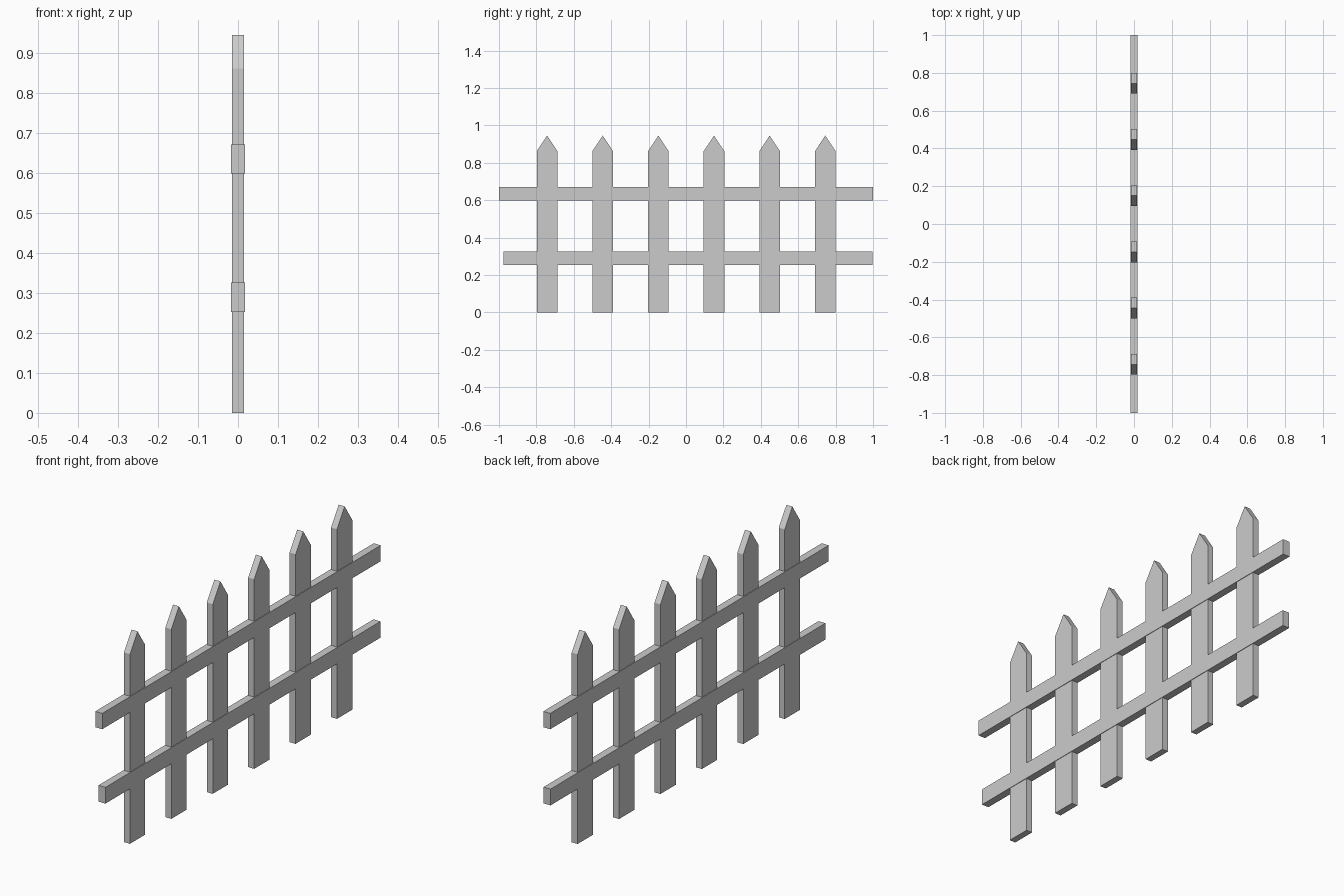
import bpy
import bmesh

if "Cube" in bpy.data.objects:
    bpy.data.objects.remove(bpy.data.objects["Cube"])


def extrude_profile(name, profile, thickness):
    """Flat-sided board: a (y, z) outline extruded symmetrically along x."""
    bm = bmesh.new()
    face = bm.faces.new([bm.verts.new((-thickness / 2, y, z)) for y, z in profile])
    result = bmesh.ops.extrude_face_region(bm, geom=[face])
    verts = [g for g in result["geom"] if isinstance(g, bmesh.types.BMVert)]
    bmesh.ops.translate(bm, verts=verts, vec=(thickness, 0, 0))
    bmesh.ops.recalc_face_normals(bm, faces=bm.faces)
    mesh = bpy.data.meshes.new(name)
    bm.to_mesh(mesh)
    bm.free()
    obj = bpy.data.objects.new(name, mesh)
    bpy.context.collection.objects.link(obj)
    return obj


# Pointed pickets, evenly spaced and sharing one mesh
HALF_WIDTH, SHOULDER, TIP = 0.055, 0.862, 0.945
SPACING, COUNT = 0.2975, 6
picket = extrude_profile("picket_1", [
    (-HALF_WIDTH, 0), (HALF_WIDTH, 0), (HALF_WIDTH, SHOULDER),
    (0, TIP), (-HALF_WIDTH, SHOULDER)], 0.03)
for i in range(COUNT):
    if i:
        picket = picket.copy()
        picket.name = f"picket_{i + 1}"
        bpy.context.collection.objects.link(picket)
    picket.location.y = (i - (COUNT - 1) / 2) * SPACING + 0.001

# Horizontal rails, slightly thicker than the pickets; the lower is a bit shorter
for name, y0, y1, z0, z1 in (("upper_rail", -1.0, 1.0, 0.599, 0.671),
                             ("lower_rail", -0.977, 0.998, 0.252, 0.326)):
    extrude_profile(name, [(y0, z0), (y1, z0), (y1, z1), (y0, z1)], 0.035)
